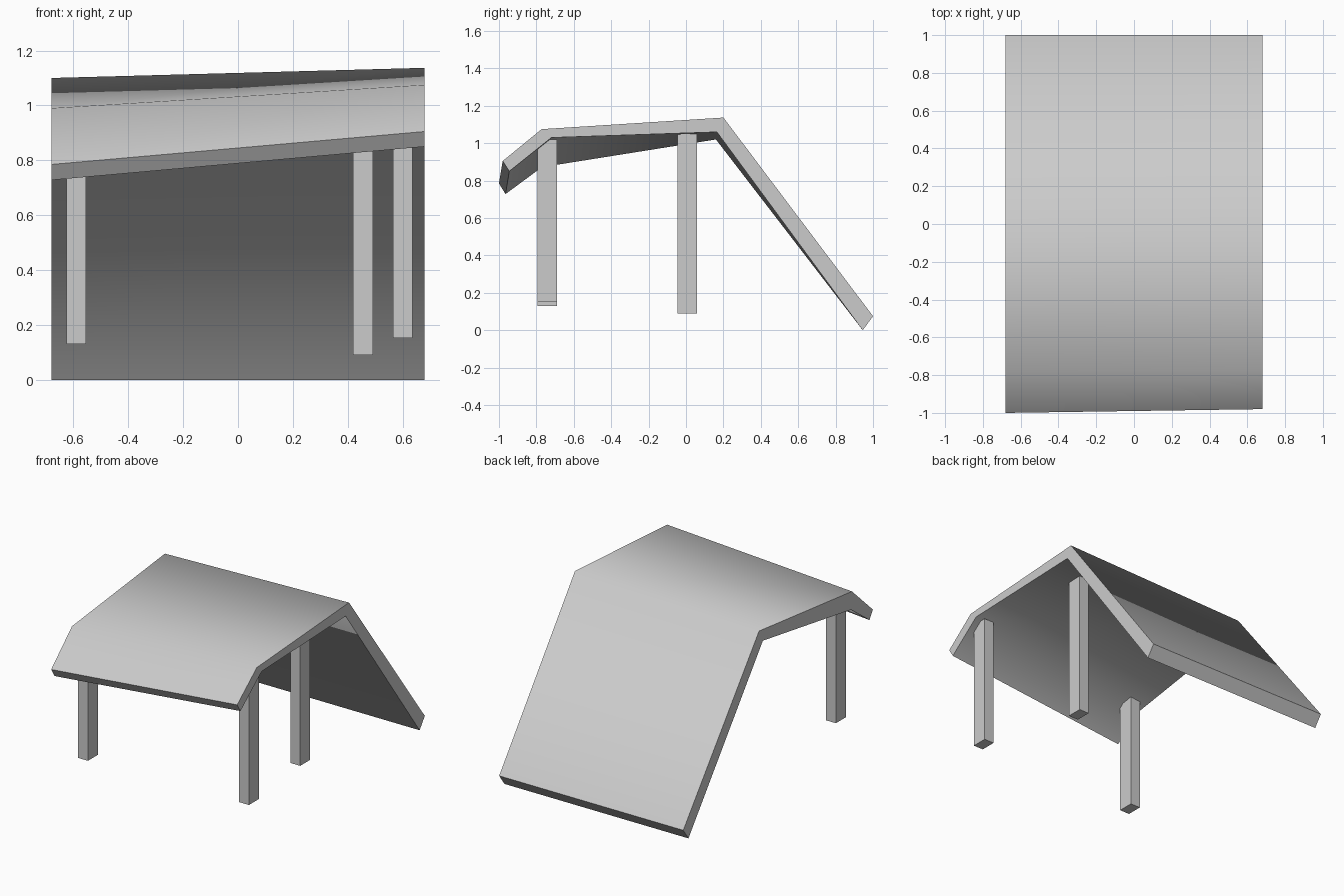
import bpy, bmesh
from math import radians

if "Cube" in bpy.data.objects:
    bpy.data.objects.remove(bpy.data.objects["Cube"])


def finish(name, bm):
    bmesh.ops.recalc_face_normals(bm, faces=bm.faces)
    mesh = bpy.data.meshes.new(name)
    bm.to_mesh(mesh)
    bm.free()
    obj = bpy.data.objects.new(name, mesh)
    bpy.context.collection.objects.link(obj)
    return obj


# Roof: folded slab lofted between two slightly different (y, z) end profiles
# outer points front to back, then inner points back to front
left = [(-1.0, 0.785), (-0.78, 0.99), (0.2, 1.10), (1.0, 0.075),
        (0.945, 0.0), (0.16, 1.02), (-0.77, 0.872), (-0.965, 0.728)]
right = [(-0.98, 0.905), (-0.772, 1.075), (0.2, 1.137), (1.0, 0.075),
         (0.945, 0.0), (0.165, 1.06), (-0.72, 1.03), (-0.945, 0.85)]
bm = bmesh.new()
ends = [[bm.verts.new((x, y, z)) for y, z in profile]
        for x, profile in ((-0.68, left), (0.68, right))]
n = len(left)
for i in range(n):
    j = (i + 1) % n
    bm.faces.new((ends[0][i], ends[0][j], ends[1][j], ends[1][i]))
for end in ends:
    for i in range(3):
        bm.faces.new((end[i], end[i + 1], end[n - 2 - i], end[n - 1 - i]))
roof = finish("roof", bm)
bpy.context.view_layer.objects.active = roof
roof.select_set(True)
bpy.ops.object.shade_smooth_by_angle(angle=radians(65))


# Posts: square-cut bars whose tops are sunk into the roof
def post(name, x, y, bottom, top):
    bm = bmesh.new()
    bmesh.ops.create_cube(bm, size=1)
    bmesh.ops.scale(bm, vec=(0.072, 0.104, top - bottom), verts=bm.verts)
    bmesh.ops.translate(bm, vec=(x, y, (top + bottom) / 2), verts=bm.verts)
    finish(name, bm)


post("front_left_post", -0.589, -0.741, 0.13, 0.925)
post("front_right_post", 0.6, -0.741, 0.153, 1.02)
post("middle_post", 0.455, 0.007, 0.09, 1.05)
